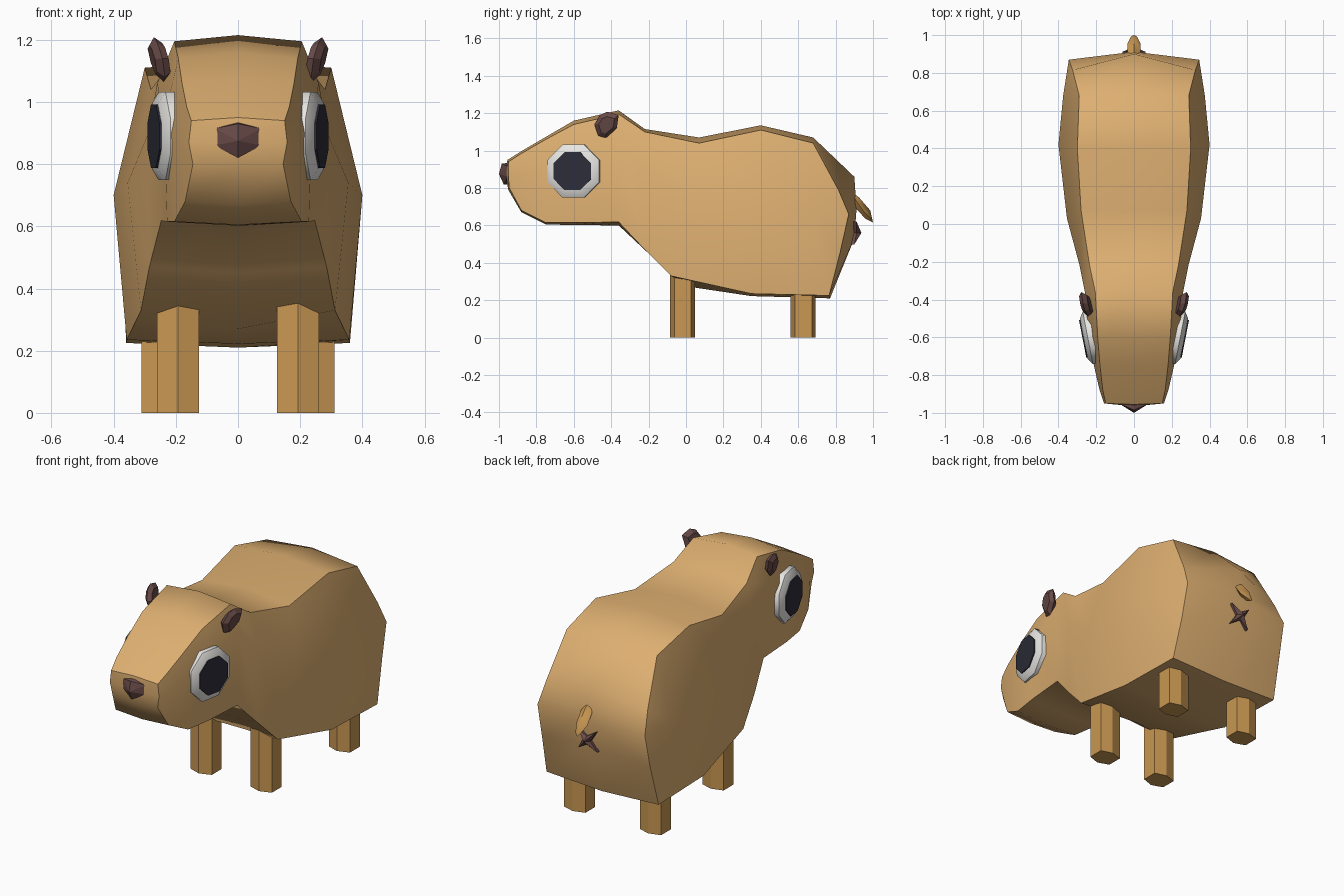
import bpy, bmesh, math
from mathutils import Vector

cube = bpy.data.objects.get("Cube")
if cube:
    bpy.data.objects.remove(cube, do_unlink=True)


def material(name, r, g, b):
    m = bpy.data.materials.new(name)
    m.use_nodes = True
    m.diffuse_color = (r, g, b, 1)
    bsdf = next(n for n in m.node_tree.nodes if n.type == 'BSDF_PRINCIPLED')
    bsdf.inputs["Base Color"].default_value = (r, g, b, 1)
    bsdf.inputs["Roughness"].default_value = 0.8
    return m


FUR = material("tan fur", 0.73, 0.43, 0.165)
LIMB = material("golden brown", 0.58, 0.31, 0.085)
BROWN = material("dark brown", 0.14, 0.07, 0.065)
WHITE = material("eye white", 0.82, 0.81, 0.78)
DARK = material("pupil navy", 0.026, 0.026, 0.042)


def finish(name, bm, mat, angle=None):
    bmesh.ops.recalc_face_normals(bm, faces=bm.faces[:])
    me = bpy.data.meshes.new(name)
    bm.to_mesh(me)
    bm.free()
    me.materials.append(mat)
    ob = bpy.data.objects.new(name, me)
    bpy.context.collection.objects.link(ob)
    if angle:
        bpy.ops.object.select_all(action='DESELECT')
        ob.select_set(True)
        bpy.context.view_layer.objects.active = ob
        bpy.ops.object.shade_smooth_by_angle(angle=math.radians(angle))
    return ob


def loft(name, rings, mat, start=None, end=None, angle=None):
    """Skin closed rings of equal length; ends are fans to a point or flat caps."""
    bm = bmesh.new()
    vr = [[bm.verts.new(p) for p in r] for r in rings]
    n = len(vr[0])
    for a, b in zip(vr, vr[1:]):
        for i in range(n):
            j = (i + 1) % n
            bm.faces.new((a[i], a[j], b[j], b[i]))
    for ring, tip in ((vr[0], start), (vr[-1], end)):
        if tip is None:
            bm.faces.new(ring)
        else:
            c = bm.verts.new(tip)
            for i in range(n):
                bm.faces.new((ring[i], ring[(i + 1) % n], c))
    return finish(name, bm, mat, angle)


def hull(name, pts, mat, angle=None):
    bm = bmesh.new()
    for p in pts:
        bm.verts.new(p)
    res = bmesh.ops.convex_hull(bm, input=bm.verts[:])
    loose = [v for v in bm.verts if not v.link_faces]
    bmesh.ops.delete(bm, geom=loose, context='VERTS')
    return finish(name, bm, mat, angle)


# Body and head: half sections (top centre y,z / upper side / middle / lower side / bottom centre)
sections = [
    ((-.955, .95), (.150, -.95, .94), (.158, -.95, .87), (.145, -.945, .80), (-.95, .79)),
    ((-.88, .997), (.165, -.88, .985), (.182, -.88, .87), (.170, -.88, .68), (-.88, .67)),
    ((-.75, 1.073), (.180, -.75, 1.06), (.212, -.75, .90), (.205, -.75, .615), (-.75, .605)),
    ((-.60, 1.16), (.192, -.60, 1.14), (.238, -.60, .95), (.228, -.60, .615), (-.60, .602)),
    ((-.36, 1.215), (.205, -.36, 1.195), (.260, -.36, 1.06), (.247, -.36, .618), (-.36, .60)),
    ((-.22, 1.115), (.235, -.22, 1.10), (.288, -.22, .90), (.285, -.22, .47), (-.20, .45)),
    ((.07, 1.07), (.280, .07, 1.04), (.355, .03, .74), (.312, -.08, .33), (.03, .27)),
    ((.40, 1.135), (.300, .40, 1.11), (.400, .42, .70), (.358, .35, .235), (.35, .222)),
    ((.68, 1.07), (.290, .68, 1.04), (.375, .68, .69), (.360, .765, .225), (.77, .21)),
    ((.90, .86), (.325, .815, .79), (.345, .87, .66), (.348, .825, .46), (.90, .53)),
]
rings = []
for top, *side, bot in sections:
    rings.append([(0, *top)] + side + [(0, *bot)] + [(-x, y, z) for x, y, z in reversed(side)])
loft("body", rings, FUR, (0, -.965, .87), (0, .912, .69), 50)

# Nose: wedge with a forward ridge
hull("nose", [(s * .075, -.953, z) for s in (-1, 1) for z in (.915, .86)] +
     [(0, -.94, .936), (0, -.94, .82), (0, -.985, .93), (0, -1.0, .875), (0, -.975, .82)], BROWN)

# Tail: tapered bent stub
hull("tail", [(s * .035, y, z) for s in (-1, 1) for y, z in ((.91, .73), (.955, .67))] +
     [(s * .015, .993, .63) for s in (-1, 1)] +
     [(0, .89, .775), (0, .925, .75), (0, .985, .68), (0, 1.0, .615), (0, .96, .635), (0, .90, .70)],
     LIMB, 40)

# Rear star: four diagonal points around a raised centre
star = []
for i in range(8):
    a = math.radians(45 + 45 * i)
    r = .024 if i % 2 else .086
    z = .56 + r * math.sin(a)
    star.append((r * math.cos(a), .912 + .38 * min(0, z - .53), z))
loft("rear_star", [[(x, y - .02, z) for x, y, z in star], star], BROWN, end=(0, .938, .56))

# Paired parts
ear_outline = [(-.49, 1.14), (-.46, 1.19), (-.42, 1.208), (-.36, 1.19), (-.37, 1.12), (-.43, 1.065), (-.47, 1.08)]
leg_outline = [(-.068, -.045), (0, -.068), (.068, -.045), (.068, .045), (0, .065), (-.068, .045)]
for s, side in ((1, "left"), (-1, "right")):
    # Ears: leaf-shaped wedges leaning outward
    ear = []
    for x0, k in ((.232, .75), (.255, 1), (.275, .65)):
        for y, z in ear_outline:
            y, z = -.425 + (y + .425) * k, 1.135 + (z - 1.135) * k
            ear.append((s * (x0 + (z - 1.135) * .2 + (y + .425) * .2), y, z))
    hull("ear_" + side, ear, BROWN)

    # Eyes: bevelled octagonal disc with a thin pupil plate
    t = math.radians(11)
    normal = Vector((math.cos(t), -math.sin(t), 0))
    across = Vector((math.sin(t), math.cos(t), 0))
    centre = Vector((.266, -.607, .89))

    def octagon(r, d):
        pts = []
        for i in range(8):
            a = math.radians(22.5 + 45 * i)
            p = centre + normal * d + across * (r * math.cos(a)) + Vector((0, 0, r * math.sin(a)))
            pts.append((s * p.x, p.y, p.z))
        return pts

    loft("eye_" + side, [octagon(.153, -.055), octagon(.153, -.022), octagon(.118, 0)], WHITE, angle=50)
    loft("pupil_" + side, [octagon(.110, -.002), octagon(.110, .006)], DARK)

    # Legs: six-sided posts
    for part, cx, cy, top in (("front", .193, -.017, .45), ("back", .243, .628, .35)):
        loft(f"{part}_leg_{side}",
             [[(s * (cx + x), cy + y, z) for x, y in leg_outline] for z in (0, top)], LIMB)
